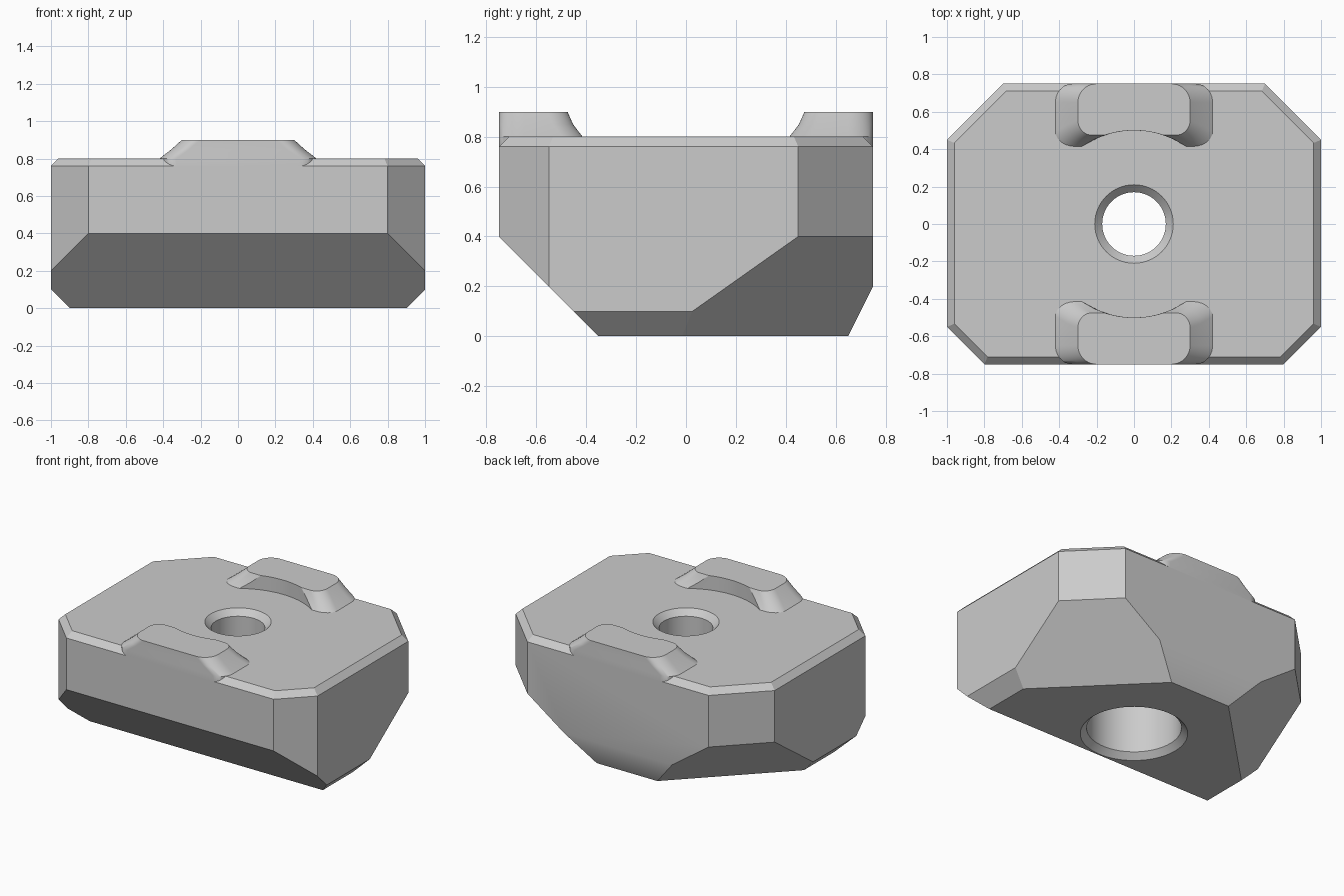
import bpy, bmesh
from math import sin, cos, pi, asin, sqrt
from mathutils import Vector

cube = bpy.data.objects.get("Cube")
if cube:
    bpy.data.objects.remove(cube, do_unlink=True)

# Single plain metal colour
grey = bpy.data.materials.new("metal_grey")
grey.use_nodes = True
grey.diffuse_color = (0.6, 0.6, 0.6, 1)
for node in grey.node_tree.nodes:
    if node.type == 'BSDF_PRINCIPLED':
        node.inputs["Base Color"].default_value = grey.diffuse_color


def loft(bm, rings):
    """Skin a stack of closed rings and cap both ends."""
    rows = [[bm.verts.new(p) for p in ring] for ring in rings]
    for a, b in zip(rows, rows[1:]):
        for i in range(len(a)):
            j = (i + 1) % len(a)
            bm.faces.new((a[i], a[j], b[j], b[i]))
    bm.faces.new(rows[0])
    bm.faces.new(rows[-1])
    bmesh.ops.recalc_face_normals(bm, faces=bm.faces)


def finish(bm, name):
    mesh = bpy.data.meshes.new(name)
    bm.to_mesh(mesh)
    bm.free()
    mesh.materials.append(grey)
    obj = bpy.data.objects.new(name, mesh)
    bpy.context.collection.objects.link(obj)
    return obj


def activate(obj):
    bpy.ops.object.select_all(action='DESELECT')
    obj.select_set(True)
    bpy.context.view_layer.objects.active = obj


def smooth(obj):
    activate(obj)
    bpy.ops.object.shade_smooth_by_angle(angle=pi / 6)


# Body: eight-sided block with a chamfered top rim
def octagon(half, z):
    return [(x, y, z) for x, y in half] + [(-x, y, z) for x, y in reversed(half)]


wide = [(0.8, -0.75), (1, -0.55), (1, 0.45), (0.7, 0.75)]
rim = [(0.783, -0.71), (0.96, -0.533), (0.96, 0.433), (0.683, 0.71)]
bm = bmesh.new()
loft(bm, [octagon(wide, 0), octagon(wide, 0.76), octagon(rim, 0.8)])

# Underside slopes: front, back, both sides and both back corners
slopes = [((0, -0.75, 0.4), (0, -1, -1)), ((0, 0.75, 0.2), (0, 2, -1))]
for s in (-1, 1):
    slopes += [((s, 0, 0.1), (s, 0, -1)),
               ((s, 0.45, 0.4), (s, 1, -sqrt(2)))]
for point, normal in slopes:
    cut = bmesh.ops.bisect_plane(
        bm, geom=bm.verts[:] + bm.edges[:] + bm.faces[:], dist=1e-5,
        plane_co=point, plane_no=Vector(normal).normalized(), clear_outer=True)
    edges = [e for e in cut["geom_cut"] if isinstance(e, bmesh.types.BMEdge)]
    bmesh.ops.edgenet_fill(bm, edges=edges)
bmesh.ops.recalc_face_normals(bm, faces=bm.faces)
body = finish(bm, "body")

# Stepped hole with chamfered mouths
SIDES = 64
bore = [(0.31, 0.9), (0.17, 0.76), (0.17, 0.5), (0.3, 0.5), (0.3, 0.04), (0.44, -0.1)]
bm = bmesh.new()
loft(bm, [[(r * cos(2 * pi * i / SIDES), r * sin(2 * pi * i / SIDES), z)
           for i in range(SIDES)] for r, z in bore])
cutter = finish(bm, "hole_cutter")
cutter.hide_render = True
activate(body)
mod = body.modifiers.new("hole", 'BOOLEAN')
mod.operation = 'DIFFERENCE'
mod.solver = 'EXACT'
mod.object = cutter
bpy.ops.object.modifier_apply(modifier=mod.name)
bpy.data.objects.remove(cutter, do_unlink=True)
smooth(body)


# Ridges: flared rounded tabs, hollowed by a circle around the hole
def ridge_ring(width, inner, front, z, side):
    N, R = 10, 0.5
    end = asin(sqrt(R * R - inner * inner) / R)
    half = [(R * sin(end * i / N), R * cos(end * i / N)) for i in range(N + 1)]
    rx, ry = width * 0.25, 0.08
    for i in range(N + 1):
        a = pi / 2 * i / N
        half.append((width - rx + rx * sin(a), inner + ry - ry * cos(a)))
    for i in range(N + 1):
        a = pi / 2 * i / N
        half.append((front + (width - front) * cos(a), 0.65 + 0.1 * sin(a)))
    full = half + [(-x, y) for x, y in reversed(half[1:])]
    return [(x, side * y, z) for x, y in full]


levels = [(0.42, 0.415, 0.33, 0.76), (0.42, 0.415, 0.33, 0.8),
          (0.355, 0.453, 0.26, 0.85), (0.3, 0.475, 0.2, 0.9)]
for side, name in ((-1, "front_ridge"), (1, "back_ridge")):
    bm = bmesh.new()
    loft(bm, [ridge_ring(*level, side) for level in levels])
    smooth(finish(bm, name))
